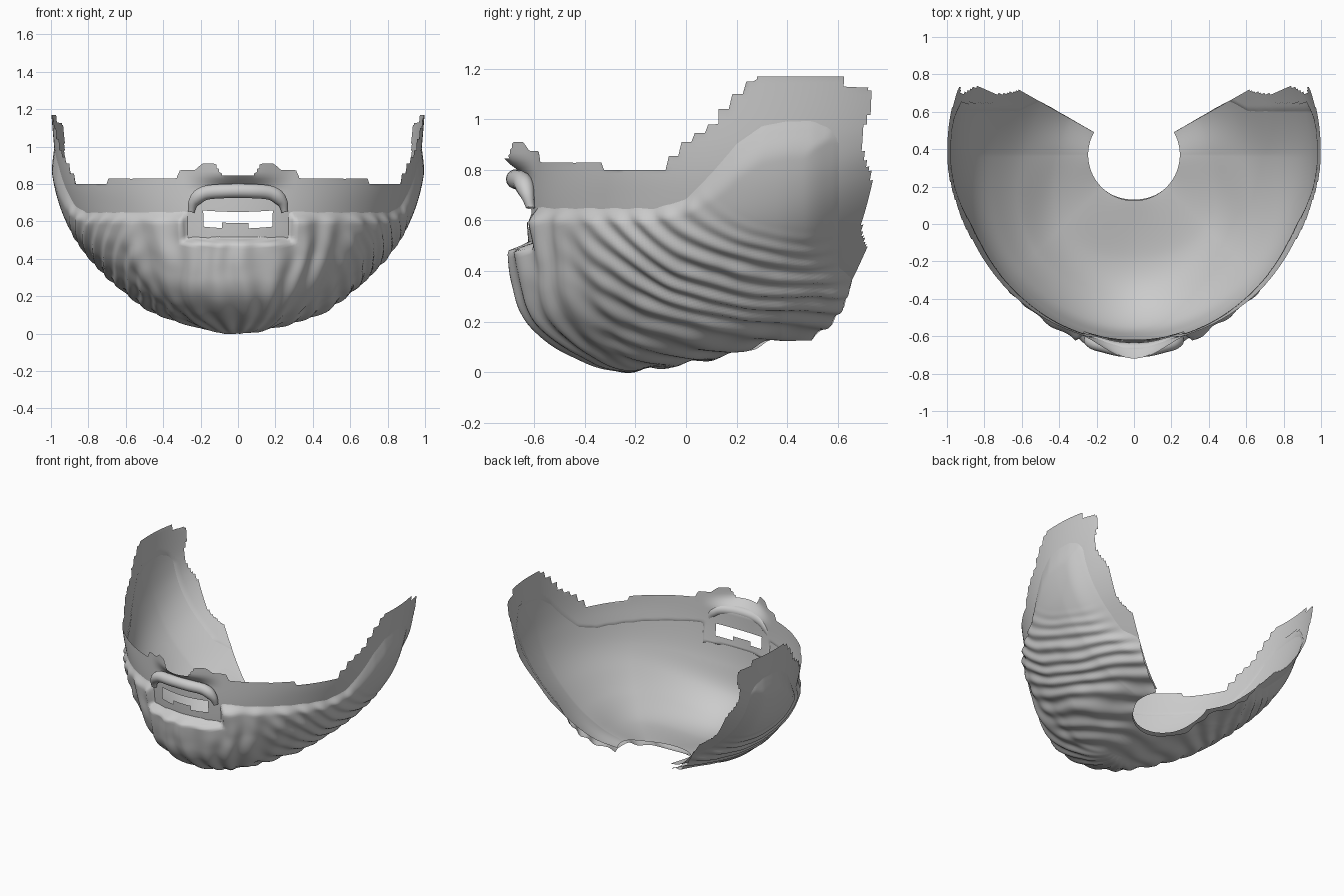
import bpy, bmesh, math
from mathutils import Vector, noise

if "Cube" in bpy.data.objects:
    bpy.data.objects.remove(bpy.data.objects["Cube"])

grey = bpy.data.materials.new("neutral grey")
grey.diffuse_color = (0.6, 0.6, 0.6, 1)
grey.use_nodes = True
grey.node_tree.nodes["Principled BSDF"].inputs["Base Color"].default_value = grey.diffuse_color

# Bowl cross-sections (radius, height) from neck hole to rim: front, diagonal, side, back edge
CY = 0.37
FRONT = [(.245, .088), (.57, .034), (.77, .075), (.92, .2), (.975, .38), (1.0, .6), (1.005, .85), (1.01, 1.2)]
DIAG = [(.245, .105), (.55, .12), (.74, .237), (.86, .37), (.93, .505), (.97, .68), (.99, .87), (.99, 1.2)]
SIDE = [(.245, .155), (.42, .2), (.6, .295), (.75, .425), (.86, .56), (.93, .71), (.972, .9), (1.0, 1.2)]
BACK = [(.245, .16), (.40, .22), (.55, .335), (.70, .49), (.83, .64), (.93, .8), (.985, .95), (1.015, 1.2)]
KEYS = [DIAG, FRONT, DIAG, SIDE, BACK]
PHI_MAX, NU, NV = math.radians(119.5), 290, 110


def catmull(pts, t):
    i = max(0, min(int(t), len(pts) - 2))
    f = t - i
    a, b, c, d = (pts[max(0, min(k, len(pts) - 1))] for k in (i - 1, i, i + 1, i + 2))
    return b + (c - a) * (.5 * f) + (a * 2 - b * 5 + c * 4 - d) * (.5 * f * f) + (b * 3 - a - c * 3 + d) * (.5 * f ** 3)


def smooth(x):
    x = max(0.0, min(1.0, x))
    return x * x * (3 - 2 * x)


def lerp_table(table, x):
    for (x0, y0), (x1, y1) in zip(table, table[1:]):
        if x <= x1:
            return y0 + (y1 - y0) * max(0, x - x0) / (x1 - x0)
    return table[-1][1]


def bowl_grid():
    rows = []
    for i in range(NU + 1):
        phi = -PHI_MAX + 2 * PHI_MAX * i / NU
        a = abs(math.degrees(phi))
        u = a / 45 if a < 90 else 2 + (a - 90) / 30
        prof = [catmull([Vector(k[j]) for k in KEYS], u + 1) for j in range(8)]
        row = []
        for j in range(NV + 1):
            r, z = catmull(prof, 7 * j / NV)
            row.append(Vector((r * math.sin(phi), CY - r * math.cos(phi), z)))
        rows.append(row)
    return rows


GRID = bowl_grid()


def outward(i, j):
    du = GRID[min(i + 1, NU)][j] - GRID[max(i - 1, 0)][j]
    dv = GRID[i][min(j + 1, NV)] - GRID[i][max(j - 1, 0)]
    return du.cross(dv).normalized()


def sheet(name, place, keep, inward):
    bm = bmesh.new()
    vs = [[bm.verts.new(place(GRID[i][j], outward(i, j))) for j in range(NV + 1)] for i in range(NU + 1)]
    for i in range(NU):
        for j in range(NV):
            if keep((GRID[i][j] + GRID[i + 1][j + 1]) / 2):
                q = [vs[i][j], vs[i + 1][j], vs[i + 1][j + 1], vs[i][j + 1]]
                bm.faces.new(q[::-1] if inward else q)
    bmesh.ops.delete(bm, geom=[v for v in bm.verts if not v.link_faces], context='VERTS')
    finish(name, bm)


def finish(name, bm):
    me = bpy.data.meshes.new(name)
    bm.to_mesh(me)
    bm.free()
    me.materials.append(grey)
    me.polygons.foreach_set("use_smooth", [True] * len(me.polygons))
    ob = bpy.data.objects.new(name, me)
    bpy.context.collection.objects.link(ob)


# Inner lining: smooth bowl with stepped rim, nose flare and mouth slot
RIM = [(-.7, .83), (-.31, .83), (-.3, .80), (-.1, .80), (0, .91), (.1, .98), (.2, 1.1), (.27, 1.17), (.6, 1.17), (.62, 1.13), (.8, 1.12)]
NOSE = [(0, .845), (.08, .845), (.12, .91), (.19, .91), (.23, .875), (.31, .875), (.33, .83)]


def rim_height(p):
    if p.y < -.4 and abs(p.x) < .33:
        return lerp_table(NOSE, abs(p.x))
    return lerp_table(RIM, math.floor(p.y / .05 + .5) * .05)


def lining_place(p, n):
    q = p.copy()
    q.z = min(q.z, rim_height(p))
    if p.y < -.4:
        q.y -= .09 * smooth((q.z - .76) / .1) * smooth((.3 - abs(p.x)) / .3)
    return q


def lining_keep(p):
    if p.y < -.4 and -.185 < p.x < .185 and .565 < p.z < .655 and not (-.08 < p.x < .06 and p.z < .595):
        return False
    return p.z < rim_height(p) + .005 and p.y < .715 + .02 * math.sin(p.z * 19)


sheet("inner_lining", lining_place, lining_keep, True)

# Beard: outer layer with swept strands, ending at the cheek line and mouth frame
CHEEK = [(-.7, .663), (-.12, .663), (0, .70), (.1, .81), (.2, .93), (.3, 1.0), (.4, 1.02), (.5, 1.02), (.57, .99), (.63, .9), (.8, .8)]


def beard_margin(p):
    d = min(lerp_table(CHEEK, p.y) - p.z, .63 - p.y + max(0, .42 - p.z))
    if p.y < -.3:
        mouth = max(abs(p.x) - .265, .517 - p.z)
        d = min(d, mouth * (2.2 if mouth > 0 else 1))
    return d


def beard_place(p, n):
    d = beard_margin(p)
    wob = noise.noise(p * 3.5)
    # side strands sweep back along ellipses, front strands fan out from under the chin
    g = math.hypot((p.y - .5) / 1.4, (p.z - .85) / .85)
    sweep = math.sin(2 * math.pi * (g * 15 + .4 * wob))
    fan = math.sin(2 * math.pi * (math.atan2(p.x, -.1 - p.y) * 3.6 + .4 * wob))
    w = smooth((.75 - abs(p.x)) / .35) * smooth((-.15 - p.y) / .3)
    strands = smooth((g - .3) / .25)
    chin = smooth(1.1 - abs(p.x) / .45) * smooth((p.z - .06) / .25) * smooth((-.1 - p.y) / .3)
    thick = .029 + .05 * chin + strands * (.008 * (sweep * (1 - w) + fan * w) + .005 * noise.noise(p * 9))
    fade = .07 + .1 * smooth((p.y + .05) / .25)
    return p + n * (thick * smooth(d / fade) - .005 * smooth(1 - d / .05))


sheet("beard", beard_place, lambda p: beard_margin(p) > -.02, False)

# Moustache: arched roll above the mouth
path = [(-.25, -.615, .65), (-.235, -.63, .705), (-.18, -.645, .75), (-.07, -.67, .762)]
path += [(-x, y, z) for x, y, z in reversed(path)]
path = [Vector(p) for p in path]
bm = bmesh.new()
rings, N, S = [], 56, 14
for i in range(N + 1):
    t = 7 * i / N
    c = catmull(path, t)
    tan = (catmull(path, min(t + .02, 7)) - catmull(path, max(t - .02, 0))).normalized()
    side = Vector((0, -1, 0))
    up = side.cross(tan).normalized()
    rad = .018 + .021 * smooth(min(i, N - i) / 14)
    rings.append([bm.verts.new(c + rad * (math.cos(a) * side + math.sin(a) * up))
                  for a in (2 * math.pi * k / S for k in range(S))])
for r0, r1 in zip(rings, rings[1:]):
    for k in range(S):
        bm.faces.new([r0[k], r0[(k + 1) % S], r1[(k + 1) % S], r1[k]])
bm.faces.new(rings[0])
bm.faces.new(rings[-1])
bmesh.ops.recalc_face_normals(bm, faces=bm.faces)
finish("moustache", bm)
